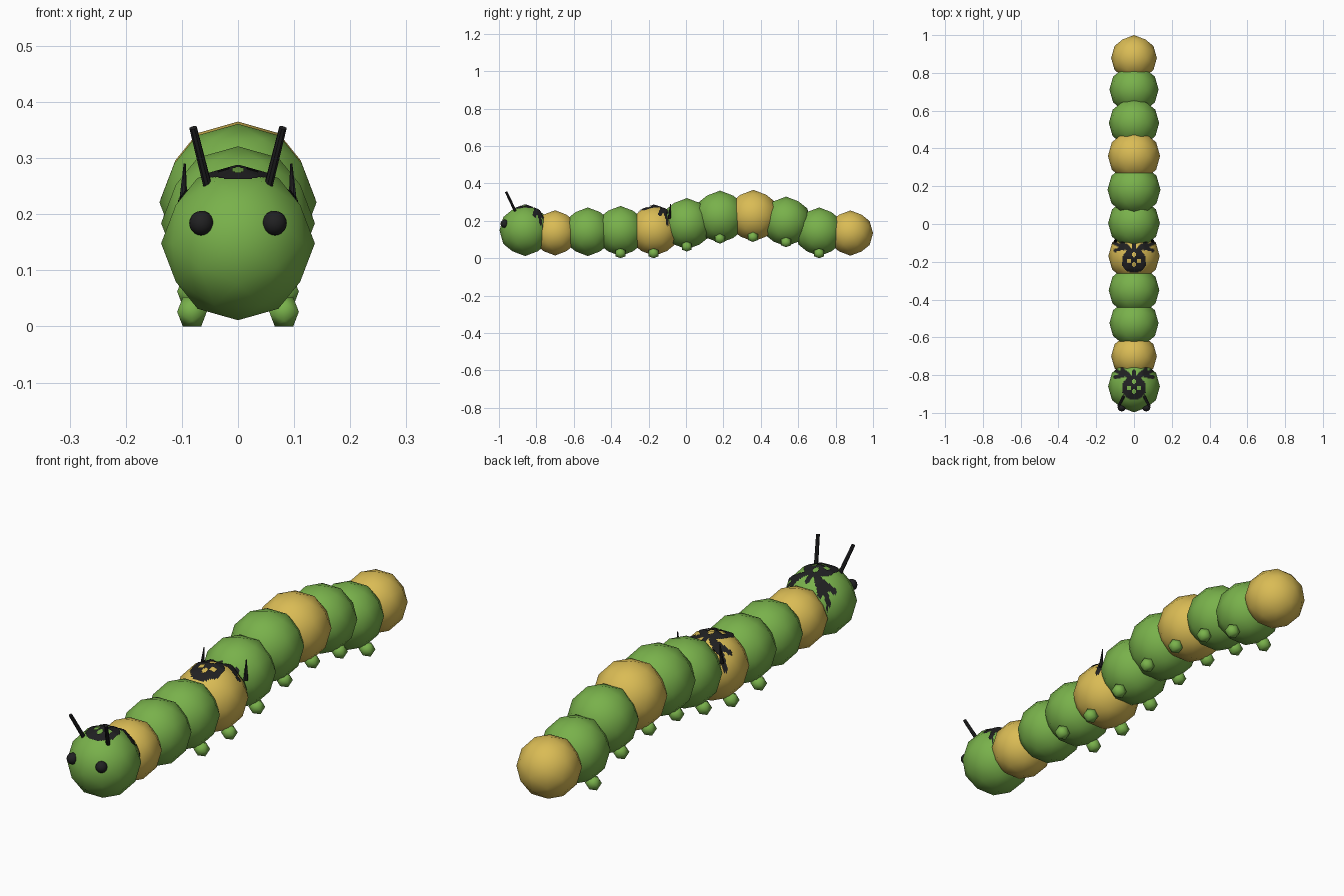
import bpy, bmesh, math
from mathutils import Vector
from mathutils.bvhtree import BVHTree

if "Cube" in bpy.data.objects:
    bpy.data.objects.remove(bpy.data.objects["Cube"])


def material(name, rgb):
    m = bpy.data.materials.new(name)
    m.diffuse_color = (*rgb, 1)
    m.use_nodes = True
    m.node_tree.nodes["Principled BSDF"].inputs["Base Color"].default_value = m.diffuse_color
    return m


GREEN = material("leaf green", (0.19, 0.44, 0.07))
YELLOW = material("warm yellow", (0.70, 0.50, 0.09))
BLACK = material("soft black", (0.015, 0.015, 0.016))


def finish(name, bm, mat, smooth=True):
    me = bpy.data.meshes.new(name)
    bm.to_mesh(me)
    bm.free()
    me.materials.append(mat)
    for p in me.polygons:
        p.use_smooth = smooth
    ob = bpy.data.objects.new(name, me)
    bpy.context.collection.objects.link(ob)
    return ob


def ico_ball(name, centre, r, mat, split=True):
    """Icosahedron standing on an edge, optionally split once into a ball."""
    bm = bmesh.new()
    phi = (1 + math.sqrt(5)) / 2
    for a in (-1, 1):
        for b in (-phi, phi):
            for co in ((a, 0, b), (b, a, 0), (0, b, a)):
                bm.verts.new(co)
    bmesh.ops.convex_hull(bm, input=bm.verts[:])
    if split:
        bmesh.ops.subdivide_edges(bm, edges=bm.edges[:], cuts=1, use_grid_fill=True)
    bmesh.ops.recalc_face_normals(bm, faces=bm.faces[:])
    for v in bm.verts:
        v.co = v.co.normalized() * r + Vector(centre)
    return finish(name, bm, mat)


def rod(name, a, b, r1, r2, mat):
    a, b = Vector(a), Vector(b)
    bm = bmesh.new()
    bmesh.ops.create_cone(bm, cap_ends=True, segments=8, radius1=r1, radius2=r2,
                          depth=(b - a).length)
    q = (b - a).to_track_quat('Z', 'Y')
    for v in bm.verts:
        v.co = q @ v.co + (a + b) / 2
    return finish(name, bm, mat, False)


# Body segments: y, z, radius, colour
segments = [
    (-0.860, 0.148, 0.137, GREEN), (-0.700, 0.135, 0.121, YELLOW),
    (-0.525, 0.141, 0.130, GREEN), (-0.350, 0.145, 0.134, GREEN),
    (-0.170, 0.148, 0.136, YELLOW), (0.005, 0.184, 0.137, GREEN),
    (0.182, 0.221, 0.140, GREEN), (0.360, 0.227, 0.138, YELLOW),
    (0.535, 0.196, 0.133, GREEN), (0.712, 0.141, 0.130, GREEN),
    (0.879, 0.134, 0.121, YELLOW)]
body = []
for i, (y, z, r, mat) in enumerate(segments):
    name = "head" if i == 0 else f"body_segment_{i}"
    body.append(ico_ball(name, (0, y, z), r, mat))

# Stubby feet under the middle segments
foot_z = [0.026, 0.026, 0.062, 0.104, 0.113, 0.085, 0.026]
for i, z in enumerate(foot_z):
    for s in (-1, 1):
        ico_ball(f"foot_{i}_{'left' if s < 0 else 'right'}",
                 (s * 0.082, -0.35 + i * 0.177, z), 0.031, GREEN, False)

# Eyes, antennae and the pair of back spikes
for s in (-1, 1):
    side = "left" if s < 0 else "right"
    bm = bmesh.new()
    bmesh.ops.create_uvsphere(bm, u_segments=16, v_segments=10, radius=0.022)
    bmesh.ops.translate(bm, verts=bm.verts[:], vec=(s * 0.065, -0.97, 0.184))
    finish(f"eye_{side}", bm, BLACK)
    rod(f"antenna_{side}", (s * 0.054, -0.912, 0.25), (s * 0.08, -0.962, 0.354),
        0.008, 0.007, BLACK)
    rod(f"back_spike_{side}", (s * 0.098, -0.09, 0.21), (s * 0.095, -0.082, 0.29),
        0.009, 0.002, BLACK)

# Dark marking: spotted disc with arms spreading behind it
ARMS = [((0, 0.05), (0.045, 0.068)), ((0.045, 0.068), (0.095, 0.055)),
        ((0.02, 0.06), (0.062, 0.098)), ((0.05, 0.07), (0.1, 0.092)),
        ((0.0, 0.03), (0.0, 0.085))]
SPOTS = [(0.025, 0.0), (0.0, 0.032), (0.0, -0.018)]


def marked(x, y):
    p = Vector((abs(x), y))
    if p.length < 0.062:
        return all((p - Vector(c)).length > 0.011 for c in SPOTS)
    for a, b in ARMS:
        a, b = Vector(a), Vector(b)
        t = max(0, min(1, (p - a).dot(b - a) / (b - a).length_squared))
        if (p - a.lerp(b, t)).length < 0.009:
            return True
    return False


def marking(name, y0, near):
    trees = [BVHTree.FromPolygons([v.co.copy() for v in o.data.vertices],
                                  [p.vertices[:] for p in o.data.polygons]) for o in near]

    def surface(x, y):
        hits = [t.ray_cast(Vector((x, y, 1)), Vector((0, 0, -1))) for t in trees]
        hits = [h for h in hits if h[0]]
        if hits:
            h = max(hits, key=lambda k: k[0].z)
            return h[0] + h[1] * 0.004

    step, bm, grid = 0.005, bmesh.new(), {}

    def vert(i, j):
        if (i, j) not in grid:
            co = surface(i * step, y0 + j * step)
            grid[i, j] = bm.verts.new(co) if co else None
        return grid[i, j]

    for i in range(-23, 23):
        for j in range(-14, 23):
            if marked((i + 0.5) * step, (j + 0.5) * step):
                vs = [vert(i, j), vert(i + 1, j), vert(i + 1, j + 1), vert(i, j + 1)]
                if all(vs):
                    bm.faces.new(vs)
    finish(name, bm, BLACK)


marking("head_marking", -0.868, body[0:2])
marking("back_marking", -0.195, body[4:6])
